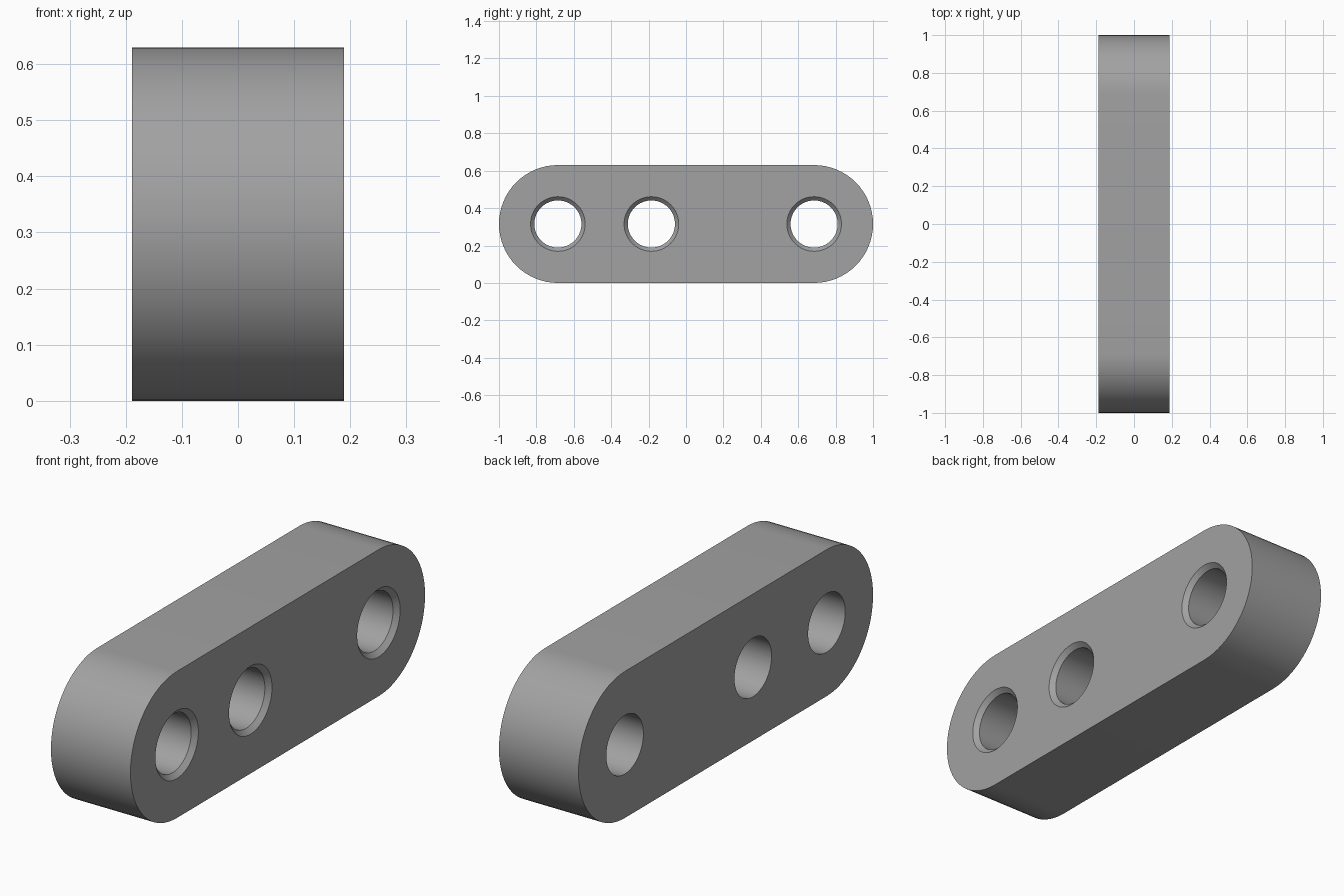
import bpy, bmesh, math

if "Cube" in bpy.data.objects:
    bpy.data.objects.remove(bpy.data.objects["Cube"])

R, HALF_W = 0.315, 0.189          # end radius, half thickness
END_Y = 1 - R                     # centres of the rounded ends
HOLES_Y = (-0.685, -0.185, 0.685)
HOLE_R, RIM_R, RIM_D = 0.126, 0.146, 0.02
SEG = 64

grey = bpy.data.materials.new("grey")
grey.diffuse_color = (0.36, 0.36, 0.36, 1)
grey.use_nodes = True
grey.node_tree.nodes["Principled BSDF"].inputs["Base Color"].default_value = grey.diffuse_color


def loft(name, rings):
    """Closed solid skinned through matching rings of points."""
    bm = bmesh.new()
    loops = [[bm.verts.new(p) for p in ring] for ring in rings]
    n = len(loops[0])
    for a, b in zip(loops, loops[1:]):
        for i in range(n):
            j = (i + 1) % n
            bm.faces.new((a[i], a[j], b[j], b[i]))
    bm.faces.new(loops[0][::-1])
    bm.faces.new(loops[-1])
    bmesh.ops.recalc_face_normals(bm, faces=bm.faces)
    mesh = bpy.data.meshes.new(name)
    bm.to_mesh(mesh)
    bm.free()
    mesh.materials.append(grey)
    obj = bpy.data.objects.new(name, mesh)
    bpy.context.collection.objects.link(obj)
    return obj


def arc(x, y, r, start, sweep, count):
    return [(x, y + r * math.cos(start + sweep * i / count),
             R + r * math.sin(start + sweep * i / count)) for i in range(count + 1)]


# Link bar: stadium outline extruded across x
def outline(x):
    return (arc(x, END_Y, R, -math.pi / 2, math.pi, SEG // 2)
            + arc(x, -END_Y, R, math.pi / 2, math.pi, SEG // 2))


bar = loft("link_bar", [outline(-HALF_W), outline(HALF_W)])

# Through holes, chamfered on the +x side only
cutters = []
for y in HOLES_Y:
    profile = [(-HALF_W - 0.1, HOLE_R), (HALF_W - RIM_D, HOLE_R),
               (HALF_W, RIM_R), (HALF_W + 0.1, RIM_R + 0.1 * (RIM_R - HOLE_R) / RIM_D)]
    # skip the collinear point on the face plane so the cut is clean
    rings = [arc(x, y, r, 0, math.tau, SEG)[:-1] for x, r in (profile[0], profile[1], profile[3])]
    cutter = loft("hole_cutter", rings)
    cutter.hide_render = True
    cutters.append(cutter)
    cut = bar.modifiers.new("hole", 'BOOLEAN')
    cut.operation = 'DIFFERENCE'
    cut.solver = 'EXACT'
    cut.object = cutter

bpy.context.view_layer.objects.active = bar
bar.select_set(True)
for m in list(bar.modifiers):
    bpy.ops.object.modifier_apply(modifier=m.name)
for c in cutters:
    bpy.data.objects.remove(c)

bpy.ops.object.shade_smooth_by_angle(angle=math.radians(30))
